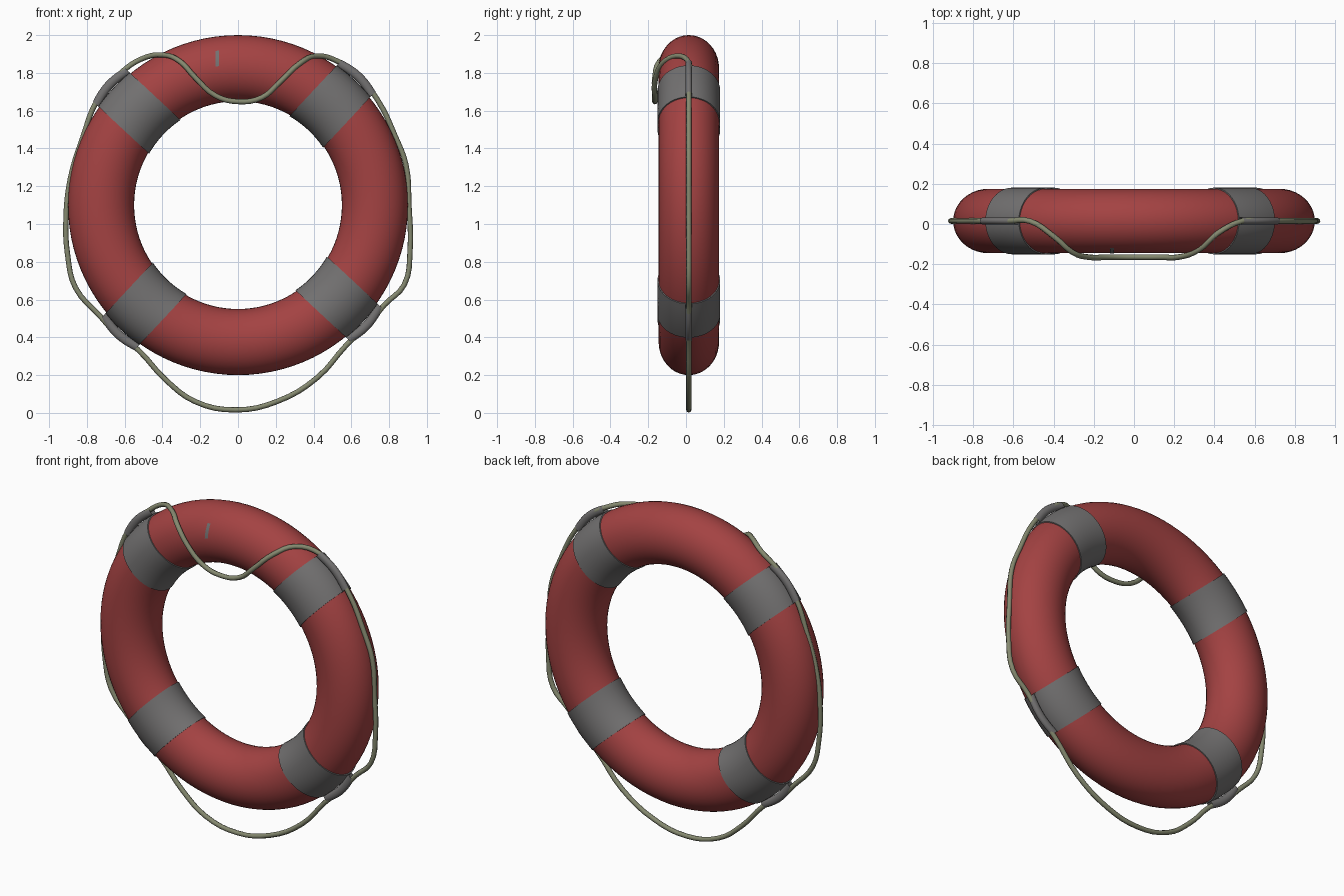
import bpy, bmesh, math
from mathutils import Vector

if "Cube" in bpy.data.objects:
    bpy.data.objects.remove(bpy.data.objects["Cube"])

CX, CY, CZ = 0.0, 0.015, 1.1          # ring centre
R, RR, RY = 0.725, 0.175, 0.16        # ring radius, tube radial / depth radii


def material(name, rgb):
    m = bpy.data.materials.new(name)
    m.diffuse_color = (*rgb, 1)
    m.use_nodes = True
    m.node_tree.nodes["Principled BSDF"].inputs["Base Color"].default_value = m.diffuse_color
    return m


RED = material("red_foam", (0.37, 0.055, 0.055))
GREY = material("grey_fabric", (0.17, 0.165, 0.165))
ROPE = material("olive_rope", (0.235, 0.25, 0.16))


def grid_object(name, rows, mat, close_u=False, close_v=False):
    """Skin a grid of points into a smooth surface."""
    bm = bmesh.new()
    vs = [[bm.verts.new(p) for p in row] for row in rows]
    nu, nv = len(vs), len(vs[0])
    for i in range(nu if close_u else nu - 1):
        for j in range(nv if close_v else nv - 1):
            a, b = (i + 1) % nu, (j + 1) % nv
            bm.faces.new((vs[i][j], vs[a][j], vs[a][b], vs[i][b]))
    bmesh.ops.recalc_face_normals(bm, faces=bm.faces)
    me = bpy.data.meshes.new(name)
    bm.to_mesh(me)
    bm.free()
    me.materials.append(mat)
    me.shade_smooth()
    ob = bpy.data.objects.new(name, me)
    bpy.context.collection.objects.link(ob)
    return ob


def strap_point(angle, t, rho, y):
    """Point at distance rho from the ring axis, offset t along the tangent."""
    c, s = math.cos(angle), math.sin(angle)
    u = math.sqrt(rho * rho - t * t)
    return Vector((CX + u * c - t * s, CY + y, CZ + u * s + t * c))


def tube_patch(name, angle, t0, t1, p0, p1, lift, mat, nt=8, nphi=40, hem=False):
    """Piece of the ring surface between two parallel cuts, lifted slightly."""
    ts = [(t0 + (t1 - t0) * i / nt, lift) for i in range(nt + 1)]
    if hem:                            # turn the ends down into the ring
        ts = [(t0, -0.01)] + ts + [(t1, -0.01)]
    full = abs(p1 - p0) > 6.28
    n = nphi if full else nphi + 1
    rows = []
    for t, l in ts:
        row = []
        for j in range(n):
            p = p0 + (p1 - p0) * j / nphi
            row.append(strap_point(angle, t, R + (RR + l) * math.cos(p), (RY + l) * math.sin(p)))
        rows.append(row)
    ob = grid_object(name, rows, mat, close_v=full)
    ob.data.set_sharp_from_angle(angle=math.radians(40))
    return ob


# Foam ring
rows = []
for i in range(96):
    a = math.tau * i / 96
    rows.append([(CX + (R + RR * math.cos(p)) * math.cos(a), CY + RY * math.sin(p),
                  CZ + (R + RR * math.cos(p)) * math.sin(a))
                 for p in (math.tau * j / 40 for j in range(40))])
grid_object("foam_ring", rows, RED, True, True)

# Four fabric bands, each with a sleeve holding the rope
for k, name in enumerate(("upper_right", "upper_left", "lower_left", "lower_right")):
    ang = math.radians(47 + 90 * k)
    tube_patch(name + "_band", ang, -0.122, 0.122, 0, math.tau, 0.006, GREY, hem=True)
    rows = []
    for i in range(13):
        t = -0.122 + 0.244 * i / 12
        bulge = 0.012 * math.cos(t / 0.122 * math.pi / 2)
        rows.append([strap_point(ang, t, 0.920 + bulge + 0.024 * math.cos(p), 0.018 * math.sin(p))
                     for p in (math.tau * j / 12 for j in range(12))])
    grid_object(name + "_rope_sleeve", rows, GREY, close_v=True)

# Small grey mark on the front of the ring
tube_patch("front_mark", math.pi / 2, 0.10, 0.12, -math.acos(0.10), -math.acos(0.56),
           0.003, GREY, 2, 8)

# Grab rope: x, z points round the ring, starting at the top dip
path = [(0, 1.648), (-.12, 1.68), (-.227, 1.776), (-.306, 1.86), (-.396, 1.895), (-.517, 1.871),
        (-.62, 1.80), (-.745, 1.655), (-.823, 1.454), (-.887, 1.243), (-.911, 1.02),
        (-.902, .836), (-.86, .662), (-.728, .51), (-.65, .425), (-.53, .335), (-.385, .177),
        (-.227, .06), (-.015, .016), (.206, .06), (.42, .187), (.575, .36), (.70, .48),
        (.776, .573), (.88, .678), (.911, .863), (.905, 1.1), (.89, 1.31), (.83, 1.47),
        (.74, 1.655), (.633, 1.786), (.54, 1.855), (.417, 1.89), (.327, 1.85), (.22, 1.75),
        (.127, 1.67)]


def rope_y(x, z):
    """The top dip hangs in front of the ring, the rest lies in its mid plane."""
    if z < 1.6:
        return 0.015
    f = min(max((abs(x) - 0.24) / 0.29, 0), 1)
    return -0.165 + 0.18 * f * f * (3 - 2 * f)


cu = bpy.data.curves.new("grab_rope", 'CURVE')
cu.dimensions = '3D'
cu.bevel_depth = 0.014
cu.bevel_resolution = 2
cu.resolution_u = 4
sp = cu.splines.new('BEZIER')
sp.bezier_points.add(len(path) - 1)
for bp, (x, z) in zip(sp.bezier_points, path):
    bp.co = (x, rope_y(x, z), z)
    bp.handle_left_type = bp.handle_right_type = 'AUTO'
sp.use_cyclic_u = True
cu.materials.append(ROPE)
rope = bpy.data.objects.new("grab_rope", cu)
bpy.context.collection.objects.link(rope)
bpy.context.view_layer.objects.active = rope
rope.select_set(True)
bpy.ops.object.convert(target='MESH')
bpy.ops.object.shade_smooth()
